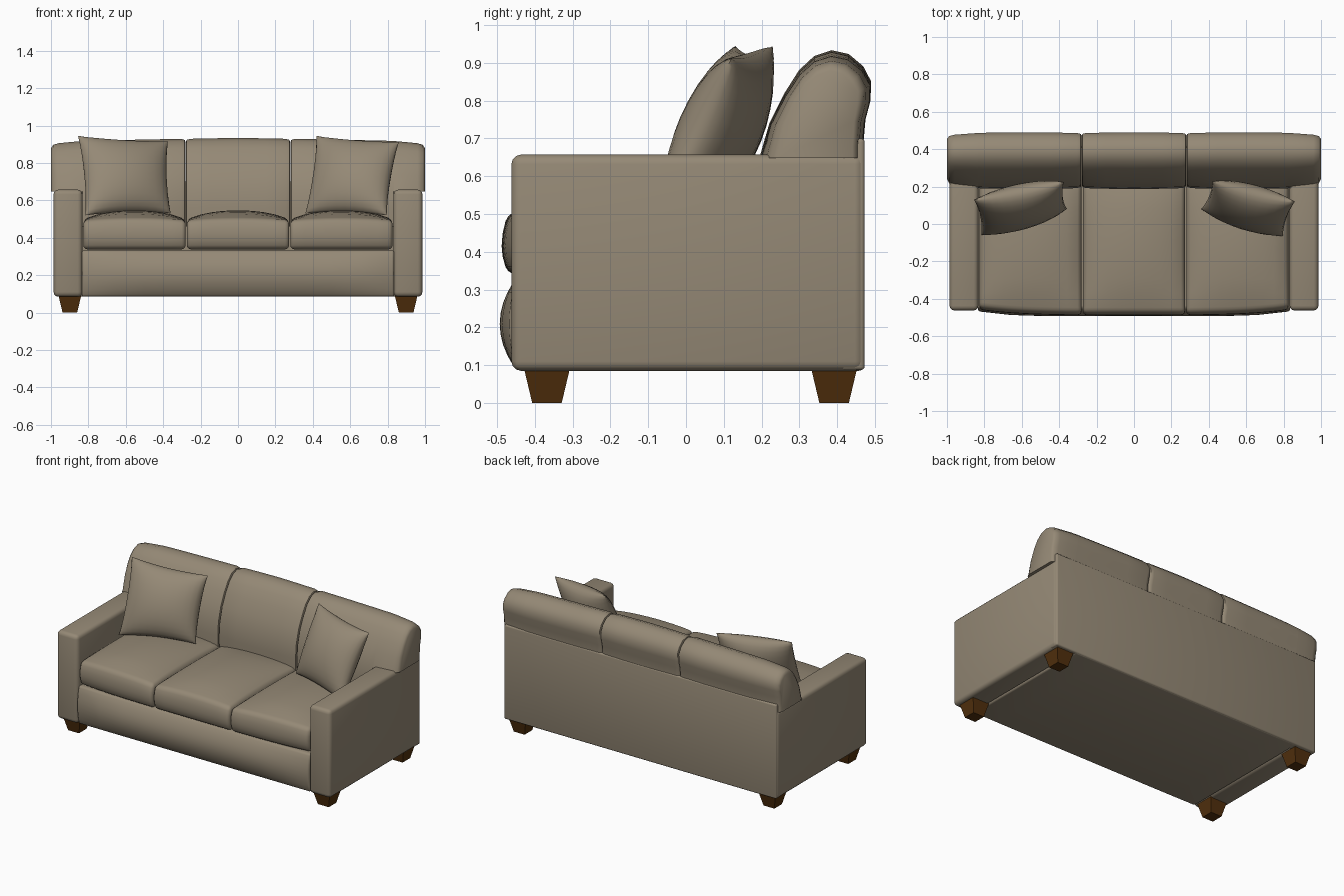
import bpy, bmesh, math
from mathutils import Vector

if "Cube" in bpy.data.objects:
    bpy.data.objects.remove(bpy.data.objects["Cube"])


def material(name, rgb):
    m = bpy.data.materials.new(name)
    m.diffuse_color = (*rgb, 1)
    m.use_nodes = True
    m.node_tree.nodes["Principled BSDF"].inputs["Base Color"].default_value = m.diffuse_color
    return m


FABRIC = material("taupe fabric", (0.30, 0.25, 0.18))
WOOD = material("brown wood", (0.085, 0.03, 0.004))


def finish(bm, name, mat, angle=40):
    bmesh.ops.recalc_face_normals(bm, faces=bm.faces[:])
    me = bpy.data.meshes.new(name)
    bm.to_mesh(me)
    bm.free()
    me.materials.append(mat)
    ob = bpy.data.objects.new(name, me)
    bpy.context.collection.objects.link(ob)
    bpy.ops.object.select_all(action='DESELECT')
    ob.select_set(True)
    bpy.context.view_layer.objects.active = ob
    bpy.ops.object.shade_smooth_by_angle(angle=math.radians(angle))
    return ob


def soft_box(name, lo, hi, bevel, cuts=(0, 0, 0), shape=None):
    """Rounded box, cut into loops along each axis, then shaped by a function
    shape(co, u) where u is the position inside the box from -1 to 1."""
    lo, hi = Vector(lo), Vector(hi)
    mid, half = (lo + hi) / 2, (hi - lo) / 2
    bm = bmesh.new()
    bmesh.ops.create_cube(bm, size=2)
    for v in bm.verts:
        v.co = mid + v.co * half
    bmesh.ops.bevel(bm, geom=bm.edges[:], offset=bevel, segments=3,
                    profile=0.5, affect='EDGES')
    for axis in range(3):
        for i in range(cuts[axis]):
            p, n = mid.copy(), Vector((0, 0, 0))
            inset = half[axis] - bevel
            p[axis] += inset * (-1 + 2 * (i + 1) / (cuts[axis] + 1))
            n[axis] = 1
            bmesh.ops.bisect_plane(bm, geom=bm.verts[:] + bm.edges[:] + bm.faces[:],
                                   plane_co=p, plane_no=n)
    if shape:
        for v in bm.verts:
            u = Vector([(v.co[k] - mid[k]) / half[k] for k in range(3)])
            v.co = shape(v.co.copy(), u)
    return finish(bm, name, FABRIC)


def loft(name, rings):
    bm = bmesh.new()
    loops = [[bm.verts.new(p) for p in r] for r in rings]
    n = len(loops[0])
    for a, b in zip(loops, loops[1:]):
        for i in range(n):
            j = (i + 1) % n
            bm.faces.new((a[i], a[j], b[j], b[i]))
    bm.faces.new(loops[0])
    bm.faces.new(loops[-1])
    bmesh.ops.remove_doubles(bm, verts=bm.verts[:], dist=0.0005)
    return finish(bm, name, FABRIC, 50)


# Arms
for s, side in ((-1, "left"), (1, "right")):
    xs = sorted((s * 0.832, s * 0.986))
    soft_box(side + "_arm", (xs[0], -0.462, 0.085), (xs[1], 0.472, 0.657), 0.025)

# Base with bulging front, and flat back panel
def base_shape(co, u):
    if u.y < -0.9:
        co.y -= 0.045 * (1 - u.z ** 2) * (1 - 0.6 * u.x ** 6)
    return co

soft_box("base", (-0.835, -0.448, 0.085), (0.835, 0.47, 0.333), 0.012, (9, 0, 7), base_shape)
soft_box("back_panel", (-0.98, 0.41, 0.087), (0.98, 0.473, 0.70), 0.01)


# Seat cushions: crowned top, front row bowed as a whole
def seat_shape(co, u):
    cx, cy = max(0, 1 - u.x ** 2), max(0, 1 - u.y ** 2)
    if u.z > 0:
        co.z += 0.055 * u.z * cx ** 0.7 * max(cy, 0.12) ** 0.6
    if u.y < -0.8:
        co.y -= 0.02 * (1 - u.z ** 2)
        co.y += 0.03 * (abs(co.x) / 0.83) ** 4
    return co

for i, n in enumerate(("left", "middle", "right")):
    x0 = -0.83 + i * 0.5533
    soft_box(n + "_seat_cushion", (x0 + 0.003, -0.468, 0.338), (x0 + 0.55, 0.26, 0.492),
             0.022, (8, 8, 3), seat_shape)

# Back cushions: one side profile swept along x, pinched at the seams
PROFILE = [(0.19, 0.46), (0.188, 0.56), (0.195, 0.645), (0.222, 0.74), (0.262, 0.82),
           (0.30, 0.88), (0.34, 0.917), (0.385, 0.932), (0.43, 0.922), (0.468, 0.89),
           (0.489, 0.85), (0.487, 0.80), (0.474, 0.75), (0.468, 0.68), (0.468, 0.46)]


def back_ring(x, pinch=0.0, ear=False, drop=0.0):
    pts = []
    for y, z in PROFILE:
        if ear:
            z = max(z, 0.648)
        cy, cz = 0.37, 0.78
        if z > 0.6:
            z = cz + (z - cz) * (1 - pinch) if z > cz else z
            z -= drop * max(0, (z - 0.65) / 0.28)
        y = cy + (y - cy) * (1 - pinch)
        pts.append((x, y, z))
    return pts


mid = [(-0.279, 0.13), (-0.275, 0.06), (-0.255, 0.02), (-0.15, 0.004), (0, -0.01),
       (0.15, 0.004), (0.255, 0.02), (0.275, 0.06), (0.279, 0.13)]
loft("middle_back_cushion", [back_ring(x, p) for x, p in mid])

# Outer back cushions reach over the arms
outer = [(0.281, 0.13, 0, 0), (0.285, 0.06, 0, 0), (0.305, 0.02, 0, 0), (0.45, 0, 0, 0.006),
         (0.65, 0, 0, 0.01), (0.80, 0.01, 0, 0.012), (0.832, 0.02, 0, 0.012),
         (0.834, 0.02, 1, 0.012), (0.90, 0.06, 1, 0.012), (0.96, 0.10, 1, 0.012),
         (0.988, 0.16, 1, 0.012), (0.999, 0.28, 1, 0.012)]
for s, side in ((-1, "left"), (1, "right")):
    loft(side + "_back_cushion", [back_ring(s * x, p, e, d) for x, p, e, d in outer])


# Throw pillows: a sheet between four corners, puffed to both sides
def pillow(name, tl, tr, br, bl, puff=0.10, n=14):
    tl, tr, br, bl = map(Vector, (tl, tr, br, bl))
    normal = (tr - bl).cross(tl - br).normalized()
    bm = bmesh.new()
    for side in (-1, 1):
        grid = []
        for i in range(n + 1):
            row = []
            for j in range(n + 1):
                u = math.sin(math.pi / 2 * (2 * i / n - 1))
                v = math.sin(math.pi / 2 * (2 * j / n - 1))
                a = (1 + u * (1 - 0.06 * (1 - v * v))) / 2
                b = (1 + v * (1 - 0.06 * (1 - u * u))) / 2
                p = bl.lerp(br, a).lerp(tl.lerp(tr, a), b)
                t = puff * max(0, (1 - u * u) * (1 - v * v)) ** 0.5
                row.append(bm.verts.new(p + normal * t * side))
            grid.append(row)
        for i in range(n):
            for j in range(n):
                bm.faces.new((grid[i][j], grid[i + 1][j], grid[i + 1][j + 1], grid[i][j + 1]))
    bmesh.ops.remove_doubles(bm, verts=bm.verts[:], dist=0.0005)
    finish(bm, name, FABRIC, 60)


pillow("left_throw_pillow", (-0.855, 0.13, 0.945), (-0.375, 0.225, 0.915),
       (-0.36, 0.08, 0.53), (-0.815, -0.06, 0.52))
pillow("right_throw_pillow", (0.42, 0.23, 0.945), (0.86, 0.12, 0.912),
       (0.795, -0.065, 0.52), (0.36, 0.08, 0.53))

# Tapered square legs
for sx, side in ((-1, "left"), (1, "right")):
    for y, end in ((-0.368, "front"), (0.392, "back")):
        bm = bmesh.new()
        bmesh.ops.create_cube(bm, size=2)
        for v in bm.verts:
            top = v.co.z > 0
            r = 0.06 if top else 0.039
            v.co = (sx * 0.899 + v.co.x * r, y + v.co.y * r, 0.088 if top else 0)
        finish(bm, f"{end}_{side}_leg", WOOD, 20)
